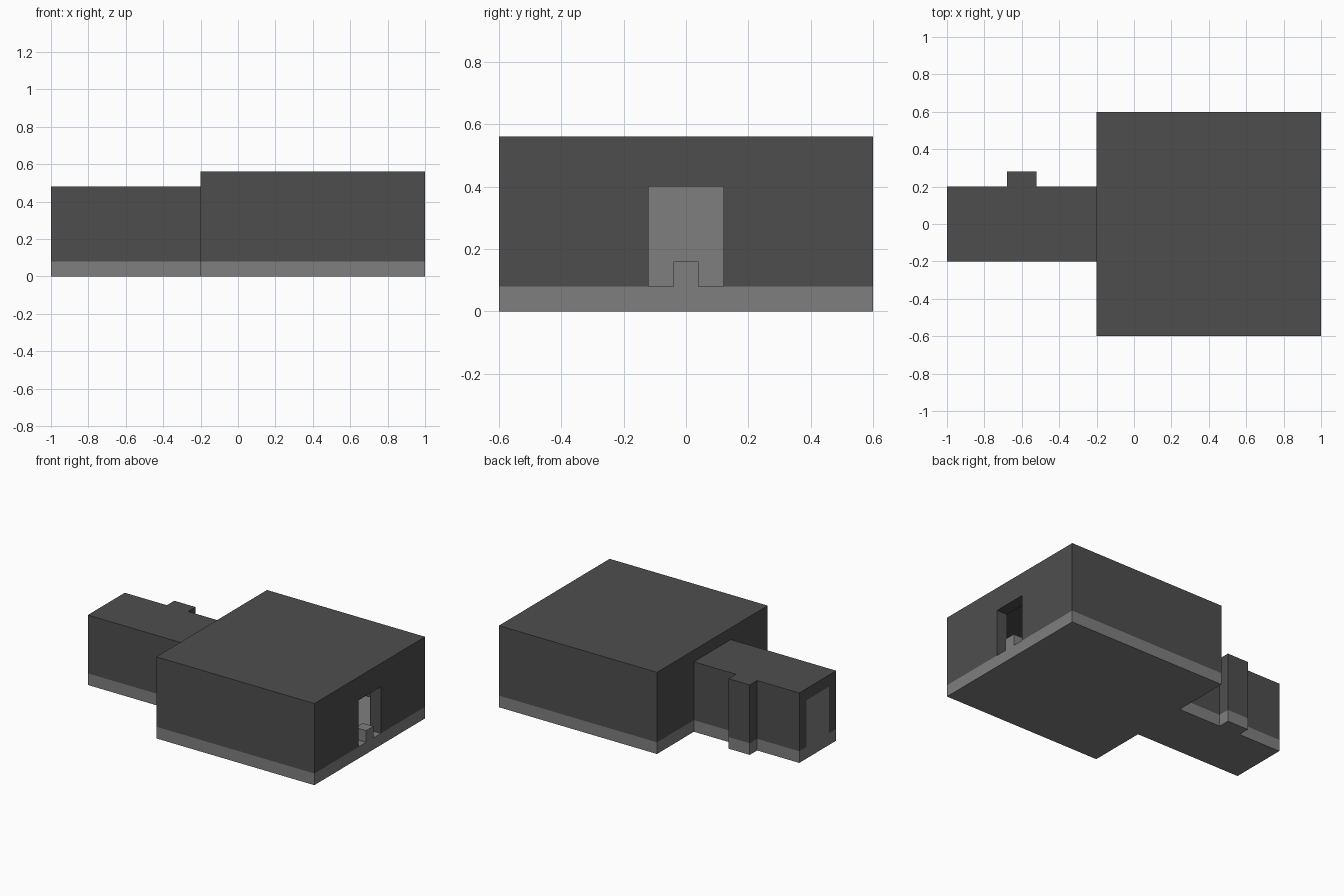
import bpy
import bmesh

cube = bpy.data.objects.get("Cube")
if cube:
    bpy.data.objects.remove(cube, do_unlink=True)


def make_material(name, value):
    mat = bpy.data.materials.new(name)
    mat.use_nodes = True
    colour = (value, value, value, 1.0)
    mat.diffuse_color = colour
    mat.node_tree.nodes["Principled BSDF"].inputs["Base Color"].default_value = colour
    return mat


DARK = make_material("dark grey", 0.076)
LIGHT = make_material("light grey", 0.212)

WALL = 0.08       # thickness of walls, roofs and floor
DOOR = 0.12       # half width of doorways and passage
DOOR_TOP = 0.40


def prism(name, outline, z0, z1, mat):
    """Extrude a flat outline from z0 to z1."""
    bm = bmesh.new()
    face = bm.faces.new([bm.verts.new((x, y, z0)) for x, y in outline])
    top = bmesh.ops.extrude_face_region(bm, geom=[face])["geom"]
    verts = [v for v in top if isinstance(v, bmesh.types.BMVert)]
    bmesh.ops.translate(bm, verts=verts, vec=(0, 0, z1 - z0))
    bmesh.ops.recalc_face_normals(bm, faces=bm.faces)
    mesh = bpy.data.meshes.new(name)
    bm.to_mesh(mesh)
    bm.free()
    mesh.materials.append(mat)
    obj = bpy.data.objects.new(name, mesh)
    bpy.context.collection.objects.link(obj)
    return obj


def box(name, x0, x1, half_y, z0, z1, mat):
    outline = [(x0, -half_y), (x1, -half_y), (x1, half_y), (x0, half_y)]
    return prism(name, outline, z0, z1, mat)


def cut(target, cutter):
    mod = target.modifiers.new(cutter.name, "BOOLEAN")
    mod.operation = "DIFFERENCE"
    mod.solver = "EXACT"
    mod.object = cutter
    cutter.display_type = "WIRE"
    cutter.hide_render = True
    cutter.hide_set(True)


# Footprints: square room, and a passage with a buttress on its back side
room = [(-0.2, -0.6), (1, -0.6), (1, 0.6), (-0.2, 0.6)]
buttress = [(-0.52, 0.2), (-0.52, 0.28), (-0.68, 0.28), (-0.68, 0.2)]
passage = [(-1, -0.2), (-0.2, -0.2), (-0.2, 0.2)] + buttress + [(-1, 0.2)]

# Floor slab under everything
prism("floor_slab", passage[:2] + room + passage[2:], 0, WALL, LIGHT)

# Hollow room with a doorway at each end
room_shell = prism("room_shell", room, WALL, 0.56, DARK)
cut(room_shell, box("room_cavity", -0.12, 0.92, 0.52, 0.04, 0.48, DARK))
cut(room_shell, box("doorway_cutter", -0.3, 1.1, DOOR, 0.04, DOOR_TOP, DARK))

# Hollow passage leading out of the room
passage_shell = prism("passage_shell", passage, WALL, 0.48, DARK)
cut(passage_shell, box("passage_cavity", -1.1, -0.1, DOOR, 0.04, DOOR_TOP, DARK))

# Closed door at the passage end, and a small block in the open doorway
box("end_door", -1, -1 + WALL, DOOR, WALL, DOOR_TOP, LIGHT)
box("doorway_block", 1 - WALL, 1, 0.04, WALL, 0.16, LIGHT)
